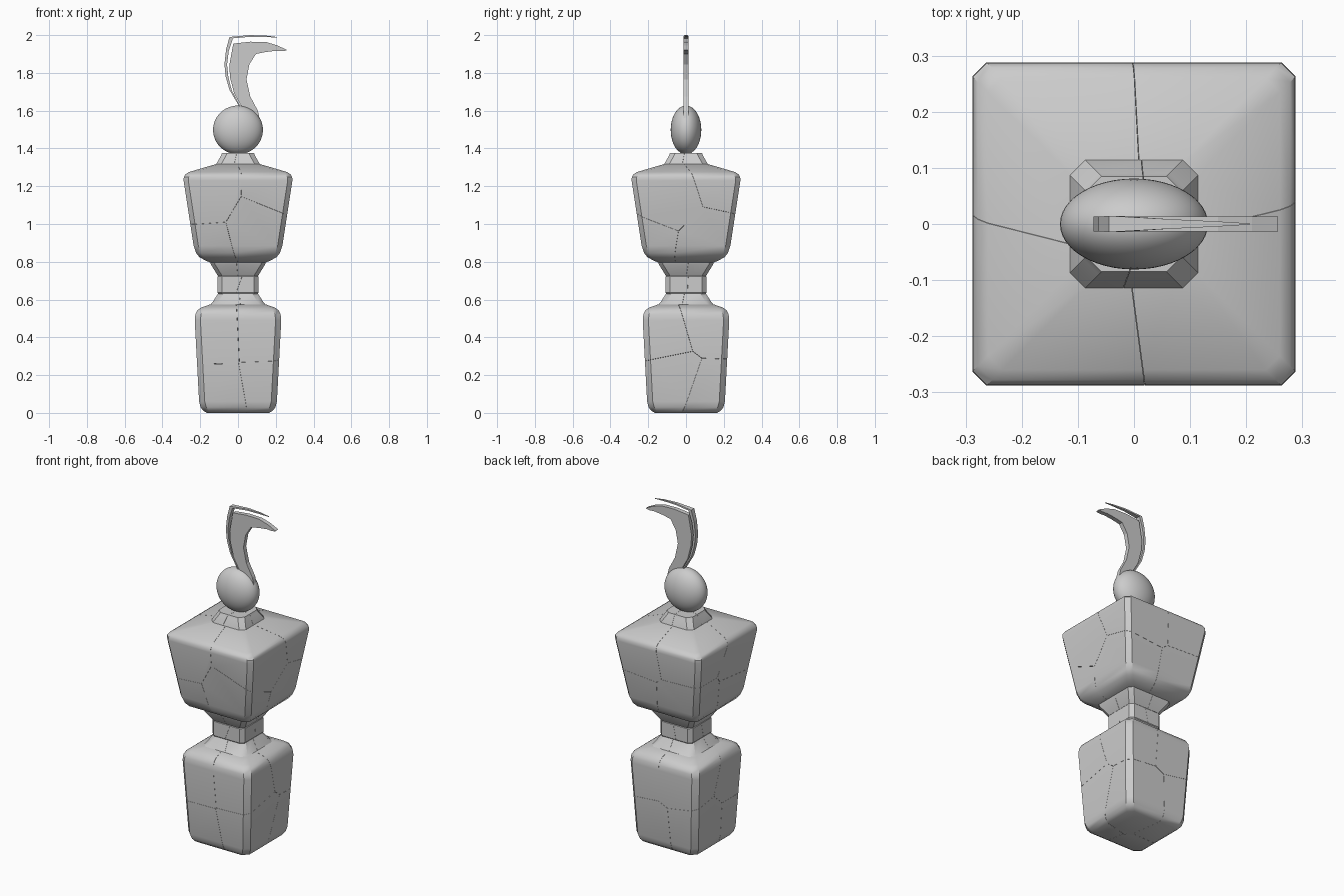
import bpy, bmesh, random
from mathutils import Vector

if "Cube" in bpy.data.objects:
    bpy.data.objects.remove(bpy.data.objects["Cube"])

random.seed(4)


def finish(name, bm, angle=None):
    bmesh.ops.recalc_face_normals(bm, faces=bm.faces[:])
    mesh = bpy.data.meshes.new(name)
    bm.to_mesh(mesh)
    bm.free()
    obj = bpy.data.objects.new(name, mesh)
    bpy.context.collection.objects.link(obj)
    if angle:
        bpy.ops.object.select_all(action='DESELECT')
        obj.select_set(True)
        bpy.context.view_layer.objects.active = obj
        bpy.ops.object.shade_smooth_by_angle(angle=angle)
    return obj


def skin(rings):
    """Closed loft through rings of points."""
    bm = bmesh.new()
    loops = [[bm.verts.new(p) for p in ring] for ring in rings]
    n = len(loops[0])
    for a, b in zip(loops, loops[1:]):
        for i in range(n):
            j = (i + 1) % n
            bm.faces.new((a[i], a[j], b[j], b[i]))
    bm.faces.new(loops[0][::-1])
    bm.faces.new(loops[-1])
    bmesh.ops.recalc_face_normals(bm, faces=bm.faces[:])
    return bm


def chamfered_square(r, z, c):
    k = r - c
    return [(r, -k, z), (r, k, z), (k, r, z), (-k, r, z),
            (-r, k, z), (-r, -k, z), (-k, -r, z), (k, -r, z)]


def stone(name, profile, chamfer, layers):
    """Convex square block, cracked into jittered Voronoi chunks."""
    whole = skin([chamfered_square(r, z, chamfer) for r, z in profile])
    z0, z1 = profile[0][1], profile[-1][1]
    width = max(r for r, z in profile)
    j = 0.16 * width
    h = (z1 - z0) / layers
    seeds = [Vector((sx * width / 2 + random.uniform(-j, j),
                     sy * width / 2 + random.uniform(-j, j),
                     z0 + h * (k + 0.5) + random.uniform(-0.25, 0.25) * h))
             for k in range(layers) for sx in (-1, 1) for sy in (-1, 1)]
    out = bmesh.new()
    for p in seeds:
        bm = whole.copy()
        for q in seeds:
            if q is p or not bm.faces:
                continue
            nrm = (q - p).normalized()
            cut = bmesh.ops.bisect_plane(
                bm, geom=bm.verts[:] + bm.edges[:] + bm.faces[:], dist=1e-6,
                plane_co=(p + q) / 2 - nrm * 0.0004, plane_no=nrm, clear_outer=True)
            edges = [e for e in cut['geom_cut']
                     if isinstance(e, bmesh.types.BMEdge) and e.is_valid and e.is_boundary]
            if len(edges) > 2:
                bmesh.ops.contextual_create(bm, geom=edges)
        tmp = bpy.data.meshes.new("chunk")
        bm.to_mesh(tmp)
        bm.free()
        out.from_mesh(tmp)
        bpy.data.meshes.remove(tmp)
    whole.free()
    return finish(name, out, 0.6)


# Stacked cracked stone blocks
stone("lower_body", [(0.165, 0), (0.185, 0.012), (0.198, 0.03), (0.206, 0.06),
                     (0.229, 0.49), (0.226, 0.52), (0.215, 0.543),
                     (0.195, 0.558), (0.145, 0.575)], 0.03, 2)
stone("waist_foot", [(0.147, 0.572), (0.137, 0.583), (0.10, 0.64)], 0.03, 1)
stone("waist", [(0.103, 0.63), (0.108, 0.637), (0.108, 0.722), (0.103, 0.728)], 0.022, 1)
stone("waist_flare", [(0.106, 0.725), (0.143, 0.785), (0.147, 0.797)], 0.022, 1)
stone("upper_body", [(0.145, 0.795), (0.175, 0.808), (0.205, 0.825), (0.222, 0.847),
                     (0.235, 0.885), (0.288, 1.23), (0.287, 1.248), (0.278, 1.263),
                     (0.26, 1.275), (0.10, 1.322)], 0.025, 2)
stone("collar", [(0.116, 1.31), (0.113, 1.322), (0.09, 1.362), (0.085, 1.375)], 0.027, 1)

# Flattened egg-shaped head
bm = bmesh.new()
bmesh.ops.create_uvsphere(bm, u_segments=48, v_segments=24, radius=1)
bmesh.ops.scale(bm, vec=(0.132, 0.081, 0.129), verts=bm.verts)
bmesh.ops.translate(bm, vec=(0, 0, 1.498), verts=bm.verts)
finish("head", bm, 0.6)

# Hooked blade on the head: (left edge, right edge) pairs from root to tip
blade = [((0.03, 1.54), (0.12, 1.535)), ((0.02, 1.62), (0.105, 1.60)),
         ((-0.02, 1.69), (0.065, 1.675)), ((-0.042, 1.775), (0.045, 1.765)),
         ((-0.046, 1.84), (0.06, 1.845)), ((-0.025, 1.955), (0.095, 1.90)),
         ((0.065, 1.965), (0.145, 1.91)), ((0.15, 1.963), (0.20, 1.917)),
         ((0.21, 1.945), (0.232, 1.915)), ((0.257, 1.922), (0.255, 1.918))]
# Thin outer strip following the blade, tapering to a point
strip = [((0.005, 1.625), (0.012, 1.625)), ((-0.045, 1.71), (-0.032, 1.705)),
         ((-0.065, 1.78), (-0.051, 1.777)), ((-0.072, 1.845), (-0.058, 1.845)),
         ((-0.063, 1.925), (-0.049, 1.915)), ((-0.045, 1.99), (-0.027, 1.983)),
         ((0.065, 2.0), (0.065, 1.991)), ((0.15, 1.997), (0.15, 1.99)),
         ((0.207, 1.99), (0.206, 1.987))]


def ribbon(name, pairs, widths):
    rings = [[(a[0], -w, a[1]), (b[0], -w, b[1]), (b[0], w, b[1]), (a[0], w, a[1])]
             for (a, b), w in zip(pairs, widths)]
    return finish(name, skin(rings))


ribbon("hook_blade", blade, [0.013] * len(blade))
ribbon("hook_strip", strip, [0.013] * 5 + [0.0145, 0.0085, 0.0045, 0.001])
